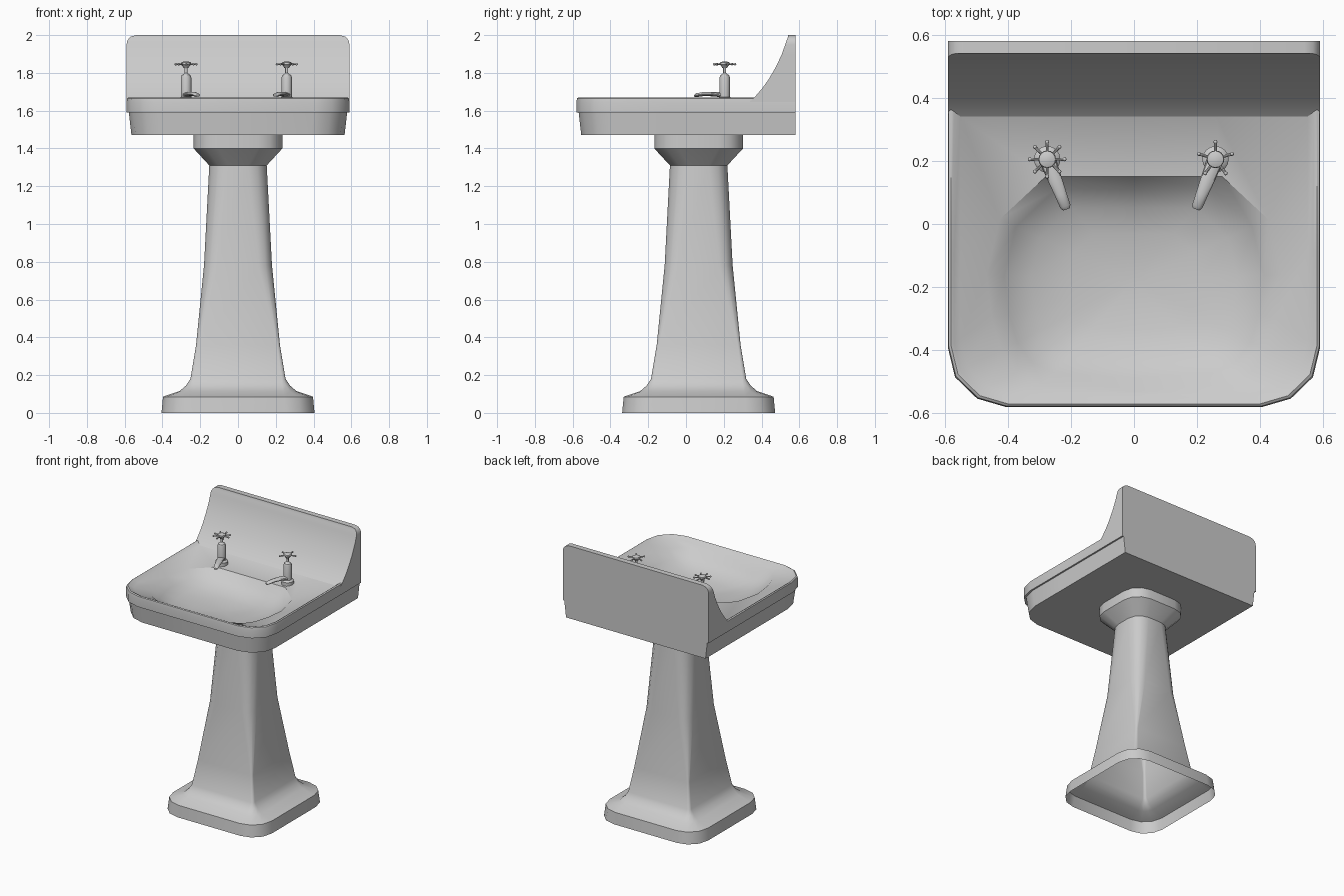
import bpy, bmesh
from math import pi, sin, cos, radians, sqrt
from mathutils import Matrix, Vector

if "Cube" in bpy.data.objects:
    bpy.data.objects.remove(bpy.data.objects["Cube"])


def loft(bm, loops, cap_start=True, cap_end=True):
    """Skin a list of closed point loops with quads."""
    rings = [[bm.verts.new(p) for p in loop] for loop in loops]
    n = len(rings[0])
    for a, b in zip(rings, rings[1:]):
        for i in range(n):
            j = (i + 1) % n
            bm.faces.new((a[i], a[j], b[j], b[i]))
    if cap_start:
        bm.faces.new(rings[0][::-1])
    if cap_end:
        bm.faces.new(rings[-1])


def finish(bm, name, angle=35):
    bmesh.ops.recalc_face_normals(bm, faces=bm.faces)
    mesh = bpy.data.meshes.new(name)
    bm.to_mesh(mesh)
    bm.free()
    ob = bpy.data.objects.new(name, mesh)
    bpy.context.collection.objects.link(ob)
    bpy.ops.object.select_all(action='DESELECT')
    ob.select_set(True)
    bpy.context.view_layer.objects.active = ob
    bpy.ops.object.shade_smooth_by_angle(angle=radians(angle))
    return ob


def mirror_loop(half, z):
    """Half outline from back centre to front centre, completed on -x."""
    pts = half + [(-x, y) for x, y in half[-2:0:-1]]
    return [(x, y, z) for x, y in pts]


# Pedestal: open-bottomed square shell whose corner rounding varies with height
def rounded_square(half, r, z, cy=0.067):
    pts = []
    for k in range(4):
        a0 = k * pi / 2
        sx, sy = [(1, 1), (-1, 1), (-1, -1), (1, -1)][k]
        for s in range(4):
            a = a0 + s * pi / 6
            pts.append((sx * (half - r) + r * cos(a),
                        cy + sy * (half - r) + r * sin(a), z))
    return pts


sections = [(.405, .15, 0), (.397, .15, .085), (.385, .14, .09), (.31, .07, .115),
            (.275, .04, .145), (.252, .02, .18), (.222, .015, .36), (.18, .07, .78),
            (.152, .10, 1.31), (.235, .13, 1.40), (.235, .13, 1.47)]
bm = bmesh.new()
loft(bm, [rounded_square(*s) for s in sections], False, False)
finish(bm, "pedestal", 40)


# Basin: tapered underside, overhanging rim, dished deck and bowl
def outline(inset, back, z):
    half = [(0, .58), (.28, .58), (.59, .58), (.59, -.1), (.59, -.39),
            (.567, -.485), (.497, -.553), (.405, -.58), (0, -.58)]
    k = 1 - inset / .59
    return mirror_loop([(x * k, back if y > .5 else y * k) for x, y in half], z)


def bowl(scale, z):
    half = [(0, .15), (.28, .15), (.425, .015), (.467, -.16), (.45, -.3),
            (.42, -.40), (.37, -.47), (.29, -.51), (0, -.53)]
    return mirror_loop([(x * scale, -.18 + (y + .18) * scale) for x, y in half], z)


bm = bmesh.new()
loft(bm, [outline(.026, .58, 1.47), outline(.012, .58, 1.59), outline(0, .58, 1.59),
          outline(0, .58, 1.645), outline(.003, .58, 1.665), outline(.01, .40, 1.67),
          outline(.02, .36, 1.665), outline(.04, .34, 1.65), bowl(1, 1.635),
          bowl(.88, 1.585), bowl(.7, 1.545), bowl(.45, 1.52), bowl(.1, 1.51)])
finish(bm, "basin", 40)

# Backsplash: concave front, rounded upper corners
bm = bmesh.new()
rows = []
for z, y in [(1.60, .34), (1.65, .34), (1.67, .362), (1.72, .405), (1.765, .437), (1.83, .475),
             (1.9, .508), (1.95, .525), (1.965, .53), (1.98, .536), (1.992, .54), (2.0, .54)]:
    w = .59 if z <= 1.95 else .54 + sqrt(max(0, .05 ** 2 - (z - 1.95) ** 2))
    rows.append([(-w, y, z), (w, y, z), (w, .58, z), (-w, .58, z)])
loft(bm, rows)
finish(bm, "backsplash", 35)


# Taps: turned body, angled spout and spoked handle
def lathe(bm, profile, x, y, n=16):
    loft(bm, [[(x + r * cos(2 * pi * i / n), y + r * sin(2 * pi * i / n), z)
               for i in range(n)] for r, z in profile])


def tap(side, x, spokes):
    y = .205
    bm = bmesh.new()
    lathe(bm, [(.042, 1.63), (.042, 1.662), (.036, 1.668), (.028, 1.672), (.028, 1.775),
               (.023, 1.788), (.012, 1.795), (.008, 1.80), (.008, 1.835)], x, y)
    d = Vector((-.36 if x > 0 else .36, -.93, 0)).normalized()
    s = Vector((-d.y, d.x, 0))
    loops = []
    for t, z, w, h in [(0, 1.682, .026, .014), (.06, 1.688, .023, .012),
                       (.12, 1.688, .019, .011), (.16, 1.682, .017, .010),
                       (.17, 1.678, .011, .006)]:
        c = Vector((x, y, z)) + d * t
        loops.append([c + s * w * cos(a) + Vector((0, 0, h * sin(a)))
                      for a in [2 * pi * i / 12 for i in range(12)]])
    loft(bm, loops)
    finish(bm, side + "_tap")

    bm = bmesh.new()
    lathe(bm, [(.012, 1.825), (.018, 1.835), (.028, 1.845), (.026, 1.855), (.012, 1.86)], x, y)
    for i in range(spokes):
        turn = (Matrix.Translation((x, y, 1.846))
                @ Matrix.Rotation(pi / 2 + 2 * pi * i / spokes, 4, 'Z'))
        bmesh.ops.create_cone(bm, cap_ends=True, segments=8, radius1=.004, radius2=.005, depth=.04,
                              matrix=turn @ Matrix.Translation((.037, 0, 0))
                              @ Matrix.Rotation(pi / 2, 4, 'Y'))
        bmesh.ops.create_uvsphere(bm, u_segments=8, v_segments=6, radius=.0065,
                                  matrix=turn @ Matrix.Translation((.055, 0, 0)))
    finish(bm, side + "_tap_handle")


tap("left", -.275, 8)
tap("right", .258, 5)
